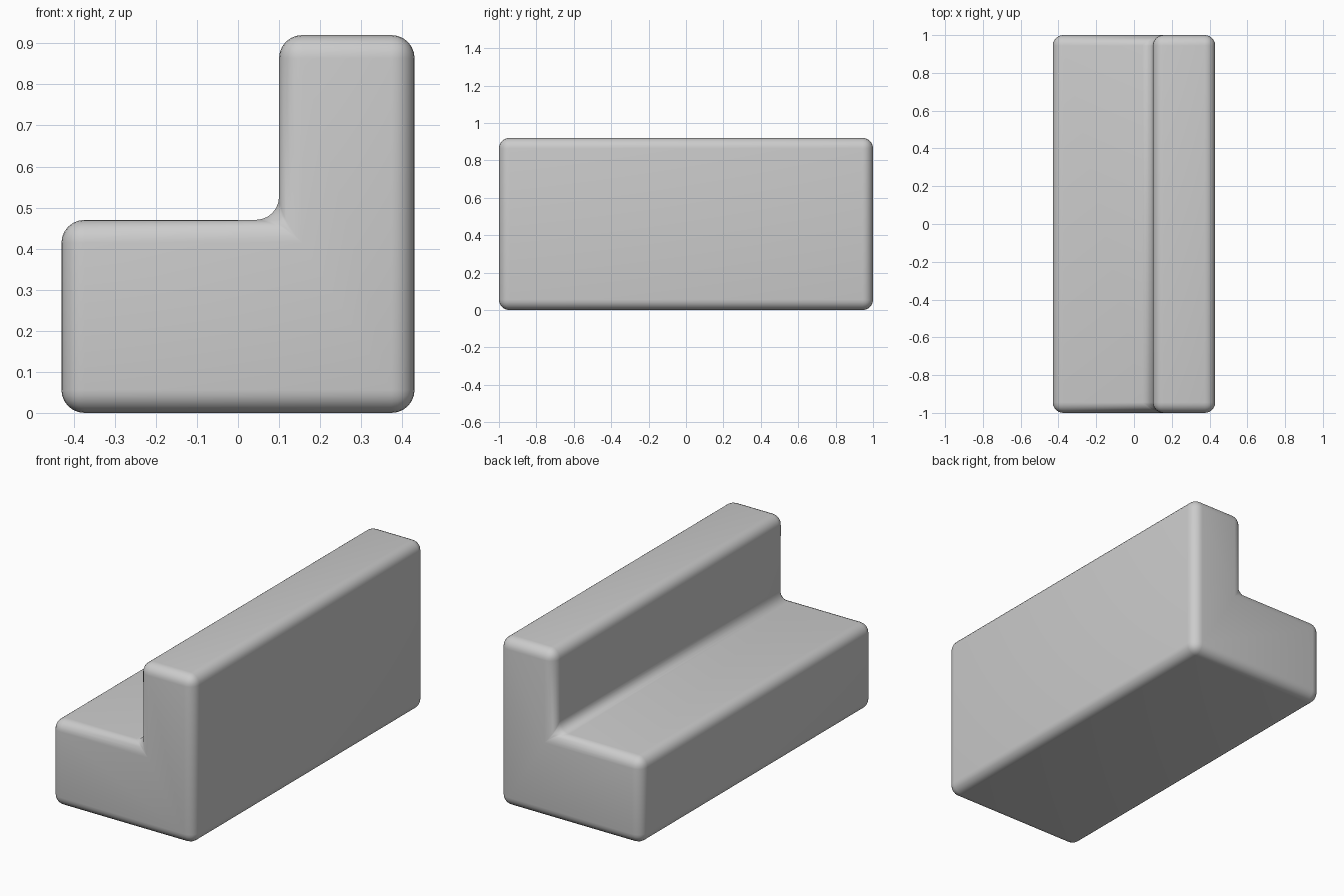
import bpy, bmesh

if "Cube" in bpy.data.objects:
    bpy.data.objects.remove(bpy.data.objects["Cube"])

# L-shaped cross-section (x, z), extruded along y
profile = [(-0.43, 0), (0.43, 0), (0.43, 0.92), (0.10, 0.92), (0.10, 0.47), (-0.43, 0.47)]

bm = bmesh.new()
face = bm.faces.new([bm.verts.new((x, -1, z)) for x, z in profile])
ext = bmesh.ops.extrude_face_region(bm, geom=[face])
verts = [g for g in ext["geom"] if isinstance(g, bmesh.types.BMVert)]
bmesh.ops.translate(bm, verts=verts, vec=(0, 2, 0))
bmesh.ops.recalc_face_normals(bm, faces=bm.faces)
mesh = bpy.data.meshes.new("step_block")
bm.to_mesh(mesh)
bm.free()

block = bpy.data.objects.new("step_block", mesh)
bpy.context.collection.objects.link(block)

# Rounded edges, including the inner corner
bevel = block.modifiers.new("rounded_edges", "BEVEL")
bevel.width = 0.056
bevel.segments = 6
bevel.limit_method = "ANGLE"

# Smooth shading
mesh.polygons.foreach_set("use_smooth", [True] * len(mesh.polygons))
mesh.update()
